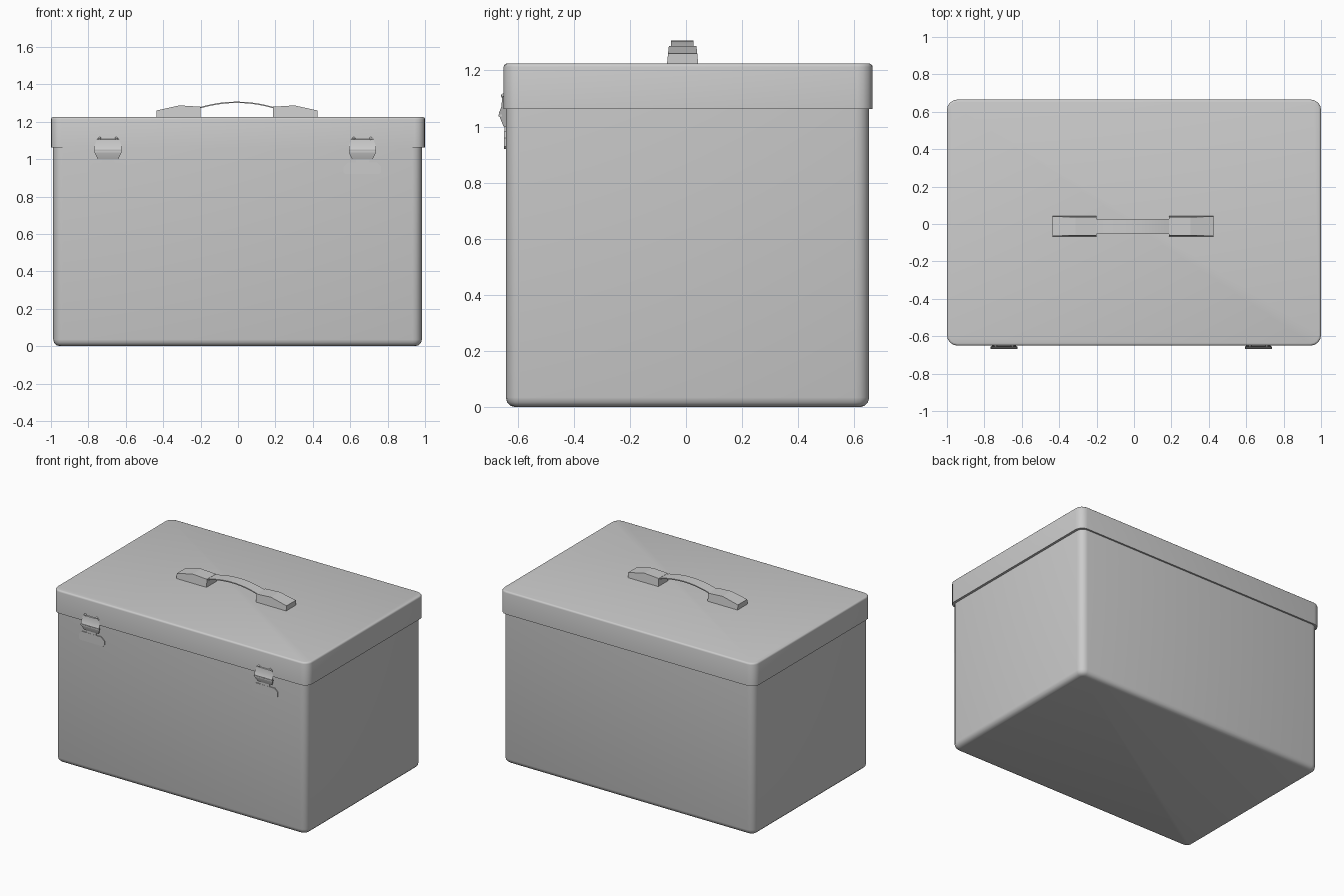
import bpy, bmesh, math
from mathutils import Matrix, Vector

cube = bpy.data.objects.get("Cube")
if cube:
    bpy.data.objects.remove(cube, do_unlink=True)

grey = bpy.data.materials.new("plain_grey")
grey.use_nodes = True
COLOUR = (0.6, 0.6, 0.6, 1)
grey.diffuse_color = COLOUR
grey.node_tree.nodes["Principled BSDF"].inputs["Base Color"].default_value = COLOUR


def finish(name, bm, angle=35):
    bmesh.ops.recalc_face_normals(bm, faces=bm.faces)
    mesh = bpy.data.meshes.new(name)
    bm.to_mesh(mesh)
    bm.free()
    mesh.materials.append(grey)
    obj = bpy.data.objects.new(name, mesh)
    bpy.context.collection.objects.link(obj)
    bpy.ops.object.select_all(action="DESELECT")
    obj.select_set(True)
    bpy.context.view_layer.objects.active = obj
    bpy.ops.object.shade_smooth_by_angle(angle=math.radians(angle))
    return obj


def box(bm, lo, hi):
    lo, hi = Vector(lo), Vector(hi)
    m = Matrix.Translation((lo + hi) / 2) @ Matrix.Diagonal((*(hi - lo), 1))
    return bmesh.ops.create_cube(bm, size=1, matrix=m)["verts"]


def rounded_box(name, lo, hi, corner, rim, rim_z):
    """Box with rounded upright corners and one softened horizontal rim."""
    bm = bmesh.new()
    box(bm, lo, hi)
    upright = [e for e in bm.edges if abs(e.verts[0].co.z - e.verts[1].co.z) > 0.01]
    bmesh.ops.bevel(bm, geom=upright, offset=corner, segments=4, profile=0.5, affect="EDGES")
    ring = [e for e in bm.edges if all(abs(v.co.z - rim_z) < 1e-4 for v in e.verts)]
    bmesh.ops.bevel(bm, geom=ring, offset=rim, segments=3, profile=0.5, affect="EDGES")
    return finish(name, bm)


def extrude(bm, points, direction):
    """Closed polygon pushed along a direction."""
    face = bm.faces.new([bm.verts.new(p) for p in points])
    new = bmesh.ops.extrude_face_region(bm, geom=[face])["geom"]
    verts = [g for g in new if isinstance(g, bmesh.types.BMVert)]
    bmesh.ops.translate(bm, verts=verts, vec=direction)
    return verts


# Case and overhanging lid
rounded_box("case_body", (-0.988, -0.642, 0), (0.983, 0.653, 1.1), 0.05, 0.035, 0)
rounded_box("lid", (-1, -0.65, 1.063), (1, 0.665, 1.225), 0.055, 0.012, 1.225)

# Handle mounts, narrowing slightly toward the top
TOP, MID_Y = 1.225, -0.012
for name, outer, inner in (("handle_mount_right", -0.435, -0.2), ("handle_mount_left", 0.425, 0.187)):
    bm = bmesh.new()
    span = inner - outer
    shape = [(0, TOP - 0.005), (0, 1.26), (0.52, 1.287), (1, 1.28), (1, TOP - 0.005)]
    extrude(bm, [(outer + span * t, -0.068, z) for t, z in shape], (0, 0.112, 0))
    for v in bm.verts:
        v.co.y = MID_Y + (v.co.y - MID_Y) * (1 - 2 * max(0, v.co.z - TOP))
    finish(name, bm, 10)

# Arched grip strap
bm = bmesh.new()
ARCH_STEPS = 14
ts = [-1 + 2 * i / ARCH_STEPS for i in range(ARCH_STEPS + 1)]
upper = [(-0.006 + 0.2 * t, -0.053, 1.307 - 0.03 * t * t) for t in ts]
lower = [(x, y, z - 0.007) for x, y, z in reversed(upper)]
extrude(bm, upper + lower, (0, 0.08, 0))
finish("handle_grip", bm)

# Latches: keeper plate, folded lever, tongue and rivets
for side, cx in (("right", -0.695), ("left", 0.665)):
    bm = bmesh.new()
    outline = [(-0.1, 0.93), (-0.09, 0.92), (0.09, 0.92), (0.1, 0.93), (0.1, 0.96),
               (0.075, 0.983), (-0.075, 0.983), (-0.1, 0.96)]
    front = extrude(bm, [(cx + x, -0.64, z) for x, z in outline], (0, -0.008, 0))
    finish("latch_plate_" + side, bm, 20)

    bm = bmesh.new()
    fold = [(-0.64, 1.112), (-0.655, 1.105), (-0.658, 1.07), (-0.666, 1.05),
            (-0.664, 1.035), (-0.65, 1.0), (-0.64, 1.0)]
    extrude(bm, [(cx - 0.072, y, z) for y, z in fold], (0.144, 0, 0))
    for v in bm.verts:
        width = 0.055 if v.co.z < 1.03 else 0.06 if v.co.z > 1.08 else 0.072
        v.co.x = cx + math.copysign(width, v.co.x - cx)
    finish("latch_lever_" + side, bm, 20)

    bm = bmesh.new()
    box(bm, (cx - 0.035, -0.647, 0.975), (cx + 0.035, -0.638, 1.01))
    box(bm, (cx - 0.072, -0.668, 1.036), (cx + 0.072, -0.655, 1.044))
    for dx in (-0.045, 0.045):
        bmesh.ops.create_uvsphere(bm, u_segments=8, v_segments=6, radius=0.008,
                                  matrix=Matrix.Translation((cx + dx, -0.651, 1.11)))
    finish("latch_tongue_" + side, bm)
